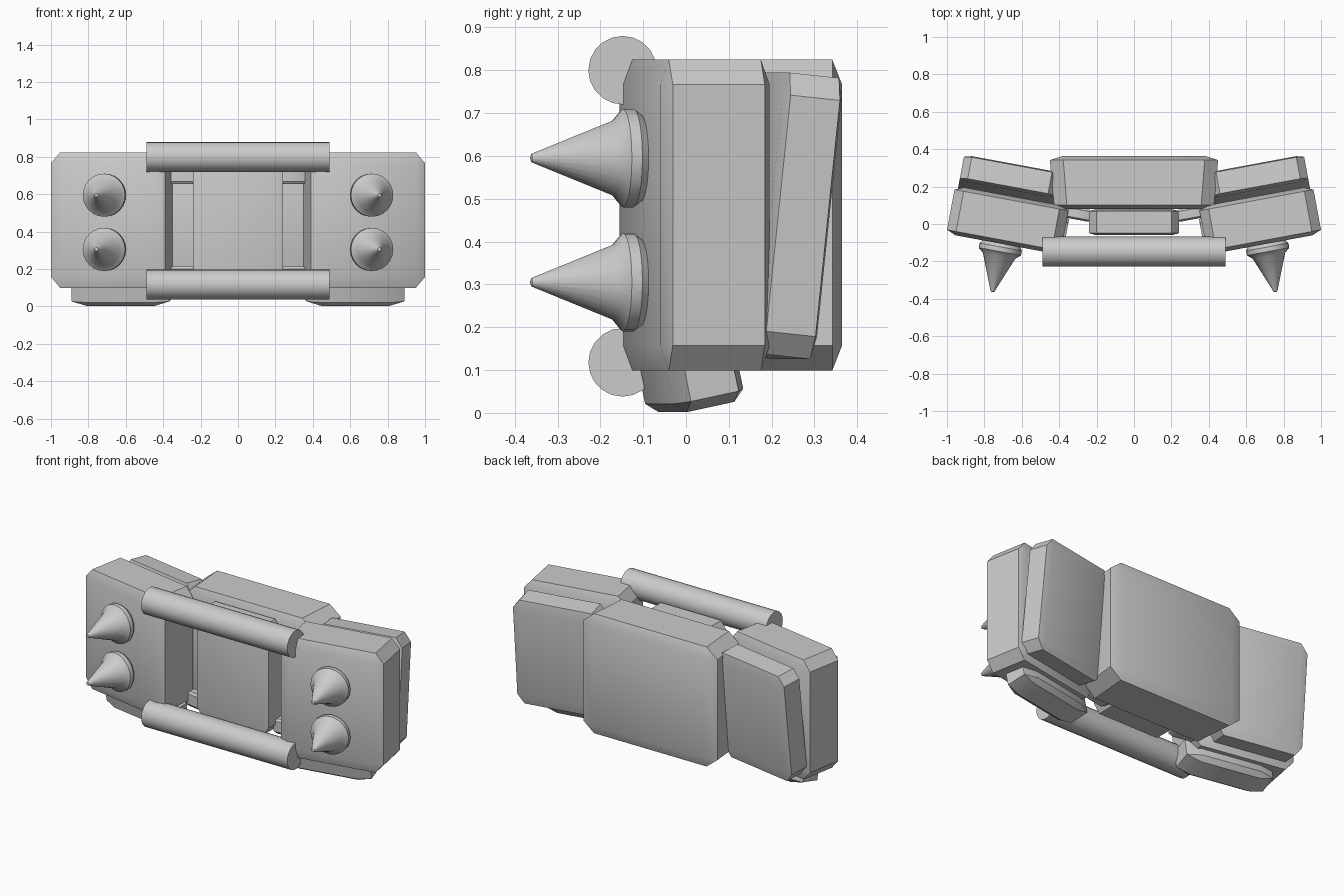
import bpy, bmesh, math
from mathutils import Matrix, Euler

if "Cube" in bpy.data.objects:
    bpy.data.objects.remove(bpy.data.objects["Cube"], do_unlink=True)

grey = bpy.data.materials.new("light_grey")
grey.use_nodes = True
COLOUR = (0.6, 0.6, 0.6, 1)
grey.diffuse_color = COLOUR
grey.node_tree.nodes["Principled BSDF"].inputs["Base Color"].default_value = COLOUR


def finish(name, bm, loc, rot=(0, 0, 0)):
    """Turn a bmesh into a placed, smooth-shaded object with sharp edges kept."""
    bmesh.ops.recalc_face_normals(bm, faces=bm.faces)
    mesh = bpy.data.meshes.new(name)
    bm.to_mesh(mesh)
    bm.free()
    mesh.materials.append(grey)
    obj = bpy.data.objects.new(name, mesh)
    bpy.context.collection.objects.link(obj)
    obj.location = loc
    obj.rotation_euler = Euler([math.radians(a) for a in rot])
    bpy.ops.object.select_all(action='DESELECT')
    obj.select_set(True)
    bpy.context.view_layer.objects.active = obj
    bpy.ops.object.shade_smooth_by_angle(angle=math.radians(30))
    return obj


def block(name, size, loc, rot=(0, 0, 0), bevel=0.08, front_taper=1.0):
    """Chamfered cube stretched to size, so chamfers stretch with it."""
    bm = bmesh.new()
    bmesh.ops.create_cube(bm, size=1)
    bmesh.ops.bevel(bm, geom=bm.edges[:], offset=bevel, segments=1,
                    affect='EDGES', clamp_overlap=True)
    for v in bm.verts:
        if v.co.y < 0:
            v.co.x *= front_taper
    bmesh.ops.scale(bm, vec=size, verts=bm.verts)
    return finish(name, bm, loc, rot)


def spike(name, loc, rot):
    """Flared cone turned around the y axis, pointing forward."""
    profile = [(0, 0.01), (0.1, 0), (0.115, -0.02), (0.115, -0.045),
               (0.088, -0.068), (0.01, -0.262), (0, -0.266)]
    bm = bmesh.new()
    verts = [bm.verts.new((r, y, 0)) for r, y in profile]
    edges = [bm.edges.new(pair) for pair in zip(verts, verts[1:])]
    bmesh.ops.spin(bm, geom=verts + edges, cent=(0, 0, 0), axis=(0, 1, 0),
                   angle=math.tau, steps=24)
    bmesh.ops.remove_doubles(bm, verts=bm.verts, dist=0.0005)
    return finish(name, bm, loc, rot)


# Central body
block("rear_body", (0.9, 0.285, 0.725), (0, 0.222, 0.462), front_taper=0.95)
block("front_body", (0.48, 0.14, 0.66), (0, 0.01, 0.46))

# Horizontal bars
for name, z in (("upper_bar", 0.8), ("lower_bar", 0.118)):
    bm = bmesh.new()
    bmesh.ops.create_cone(bm, cap_ends=True, segments=20, radius1=0.08,
                          radius2=0.08, depth=0.98,
                          matrix=Matrix.Rotation(math.pi / 2, 4, 'Y'))
    finish(name, bm, (0, -0.148, z))

# Mirrored side parts
TURN = 10.5
for side, s in (("left", 1), ("right", -1)):
    turn = s * TURN
    block(side + "_side_block", (0.62, 0.26, 0.725),
          (s * 0.675, 0.02, 0.462), (0, 0, turn))
    block(side + "_rear_plate", (0.52, 0.14, 0.66),
          (s * 0.67, 0.226, 0.46), (-6, 0, turn))
    block(side + "_foot", (0.53, 0.17, 0.16),
          (s * 0.62, 0.008, 0.092), (12, 0, turn), bevel=0.16)
    for level, z in (("upper", 0.7), ("lower", 0.17)):
        block(f"{side}_{level}_link", (0.16, 0.065, 0.09),
              (s * 0.3, 0.055, z), (0, 0, turn), bevel=0.15)
    for level, z in (("upper", 0.595), ("lower", 0.305)):
        spike(f"{side}_{level}_spike", (s * 0.709, -0.103, z), (0, 0, turn))
